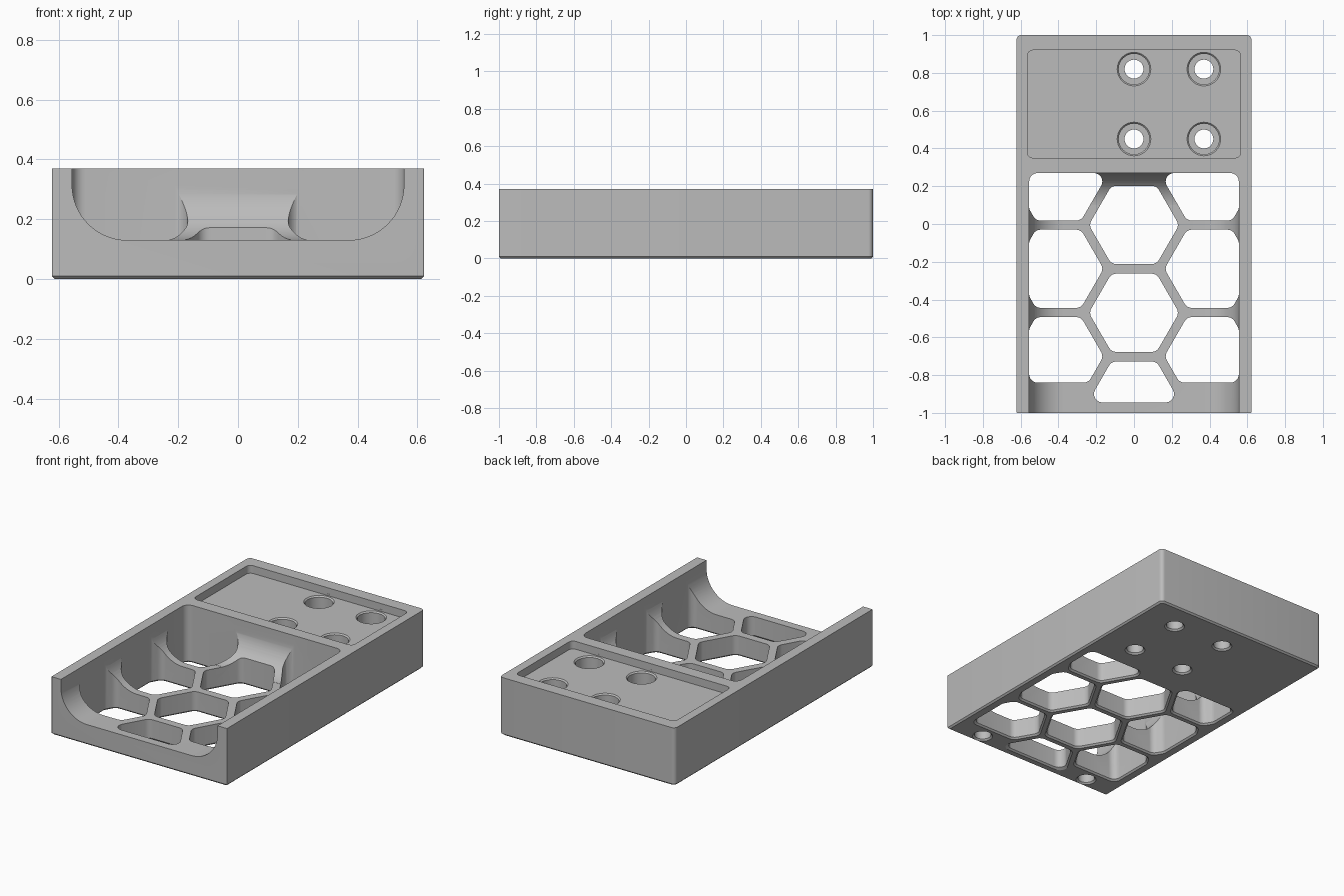
import bpy, bmesh
from math import sin, cos, tan, pi, radians, atan2
from mathutils import Vector

cube = bpy.data.objects.get("Cube")
if cube:
    bpy.data.objects.remove(cube, do_unlink=True)

APOTHEM = 0.207
FLOOR = 0.13      # channel floor height
TOP = 0.37
SWEEP = 0.185     # radius of the channel's lower corners
WALL = 0.555      # inner half width
BACK = 0.27       # back end of the channel


def outline(planes, grow=0.0):
    """Convex polygon from half planes {angle: distance}."""
    pts = [Vector(p) for p in ((-3, -3), (3, -3), (3, 3), (-3, 3))]
    for angle, dist in planes.items():
        n = Vector((cos(radians(angle)), sin(radians(angle))))
        d, out = dist + grow, []
        for a, b in zip(pts, pts[1:] + pts[:1]):
            da, db = n.dot(a) - d, n.dot(b) - d
            if da <= 0:
                out.append(a)
            if da * db < 0:
                out.append(a.lerp(b, da / (da - db)))
        pts = out
    return pts


def rounded(pts, radius, steps=6):
    """Round each corner; radius is a function of the corner point."""
    out = []
    for i, p in enumerate(pts):
        u = (pts[i - 1] - p).normalized()
        v = (pts[(i + 1) % len(pts)] - p).normalized()
        half, r = u.angle(v) / 2, radius(p)
        centre = p + (u + v).normalized() * (r / sin(half))
        start = p + u * (r / tan(half)) - centre
        a0, turn = atan2(start.y, start.x), pi - 2 * half
        for k in range(steps + 1):
            a = a0 + turn * k / steps
            out.append(centre + Vector((cos(a), sin(a))) * r)
    return out


def loft(name, rings):
    """Closed solid through matching rings of 3D points."""
    bm = bmesh.new()
    loops = [[bm.verts.new(p) for p in ring] for ring in rings]
    bm.faces.new(loops[0][::-1])
    bm.faces.new(loops[-1])
    for lo, hi in zip(loops, loops[1:]):
        for i in range(len(lo)):
            j = (i + 1) % len(lo)
            bm.faces.new((lo[i], lo[j], hi[j], hi[i]))
    bmesh.ops.recalc_face_normals(bm, faces=bm.faces)
    mesh = bpy.data.meshes.new(name)
    bm.to_mesh(mesh)
    bm.free()
    obj = bpy.data.objects.new(name, mesh)
    bpy.context.collection.objects.link(obj)
    return obj


def prism(name, planes, layers, radius, centre=(0, 0), side=1):
    rings = []
    for z, grow in layers:
        pts = rounded(outline(planes, grow), radius)
        rings.append([(side * (p.x + centre[0]), p.y + centre[1], z) for p in pts])
    return loft(name, rings)


def bore(name, x, y, layers, n=40):
    return loft(name, [[(x + r * cos(2 * pi * k / n), y + r * sin(2 * pi * k / n), z)
                        for k in range(n)] for z, r in layers])


def arc(cx, cz, r, a0, a1, n=16):
    return [(cx + r * cos(radians(a0 + (a1 - a0) * k / n)),
             cz + r * sin(radians(a0 + (a1 - a0) * k / n))) for k in range(n + 1)]


# Outer block with a small chamfer under it and rounded rear corners
tray = prism("tray", {0: 0.622, 90: 1, 180: 0.622, 270: 1},
             [(0, -0.01), (0.01, 0), (TOP, 0)],
             lambda p: 0.025 if p.y > 0 else 0.004)

cutters = []

# Open channel with swept lower corners
cx, cz = WALL - SWEEP, FLOOR + SWEEP
profile = ([(-WALL, 0.5)] + arc(-cx, cz, SWEEP, 180, 270)
           + arc(cx, cz, SWEEP, 270, 360) + [(WALL, 0.5)])
cutters.append(loft("channel_cutter", [[(x, y, z) for x, z in profile] for y in (-1.2, 0.1)]))

# Swept rise at the back end of the channel
profile = [(-0.1, 0.5), (-0.1, FLOOR)] + arc(BACK - SWEEP, cz, SWEEP, 270, 360) + [(BACK, 0.5)]
cutters.append(loft("rise_cutter", [[(x, y, z) for y, z in profile] for x in (-0.25, 0.25)]))


# Honeycomb openings, clipped by the walls
def sides(*angles, **clips):
    planes = {a: APOTHEM for a in angles}
    names = {"left": 0, "back": 90, "front": 270}
    planes.update({names[k]: d for k, d in clips.items()})
    return planes


hexagon = (30, 90, 150, 210, 270, 330)
edge = WALL - 0.4
openings = [
    (0, -0.005, sides(*hexagon)),
    (0, -0.47, sides(*hexagon)),
    (0, -0.935, sides(30, 90, 150, front=0.01)),
    (0.4, 0.225, sides(150, 210, 270, 330, left=edge, back=BACK - 0.225)),
    (0.4, -0.237, sides(*hexagon, left=edge)),
    (0.4, -0.70, sides(30, 90, 150, 210, left=edge, front=0.14)),
]
for x, y, planes in openings:
    for side in ((1, -1) if x else (1,)):
        cutters.append(prism("opening_cutter", planes,
                             [(-0.012, 0.022), (0.01, 0), (0.5, 0)],
                             lambda p: 0.045, (x, y), side))

# Shallow recess in the rear deck
cutters.append(prism("recess_cutter", {0: 0.565, 90: 0.285, 180: 0.565, 270: 0.285},
                     [(0.32, 0), (0.5, 0)], lambda p: 0.03, (0, 0.635)))

# Counterbored screw holes
for x in (0, 0.37):
    for y in (0.45, 0.82):
        cutters.append(bore("screw_cutter", x, y, [
            (-0.012, 0.072), (0.01, 0.05), (FLOOR, 0.05),
            (FLOOR, 0.081), (0.312, 0.081), (0.332, 0.101)]))

# Blind holes under the front lip
for x in (-0.405, 0.405):
    cutters.append(bore("blind_cutter", x, -0.93, [(-0.012, 0.072), (0.01, 0.05), (0.08, 0.05)]))

# Carve the block
bpy.ops.object.select_all(action="DESELECT")
bpy.context.view_layer.objects.active = tray
tray.select_set(True)
for cutter in cutters:
    cutter.hide_render = True
    mod = tray.modifiers.new("cut", "BOOLEAN")
    mod.operation = "DIFFERENCE"
    mod.solver = "EXACT"
    mod.object = cutter
    bpy.ops.object.modifier_apply(modifier=mod.name)
    bpy.data.objects.remove(cutter, do_unlink=True)

# Grey plastic
grey = bpy.data.materials.new("grey_plastic")
grey.use_nodes = True
colour = (0.5, 0.5, 0.5, 1)
grey.diffuse_color = colour
grey.node_tree.nodes["Principled BSDF"].inputs["Base Color"].default_value = colour
tray.data.materials.clear()
tray.data.materials.append(grey)
for face in tray.data.polygons:
    face.material_index = 0
bpy.ops.object.shade_smooth_by_angle(angle=radians(25))
